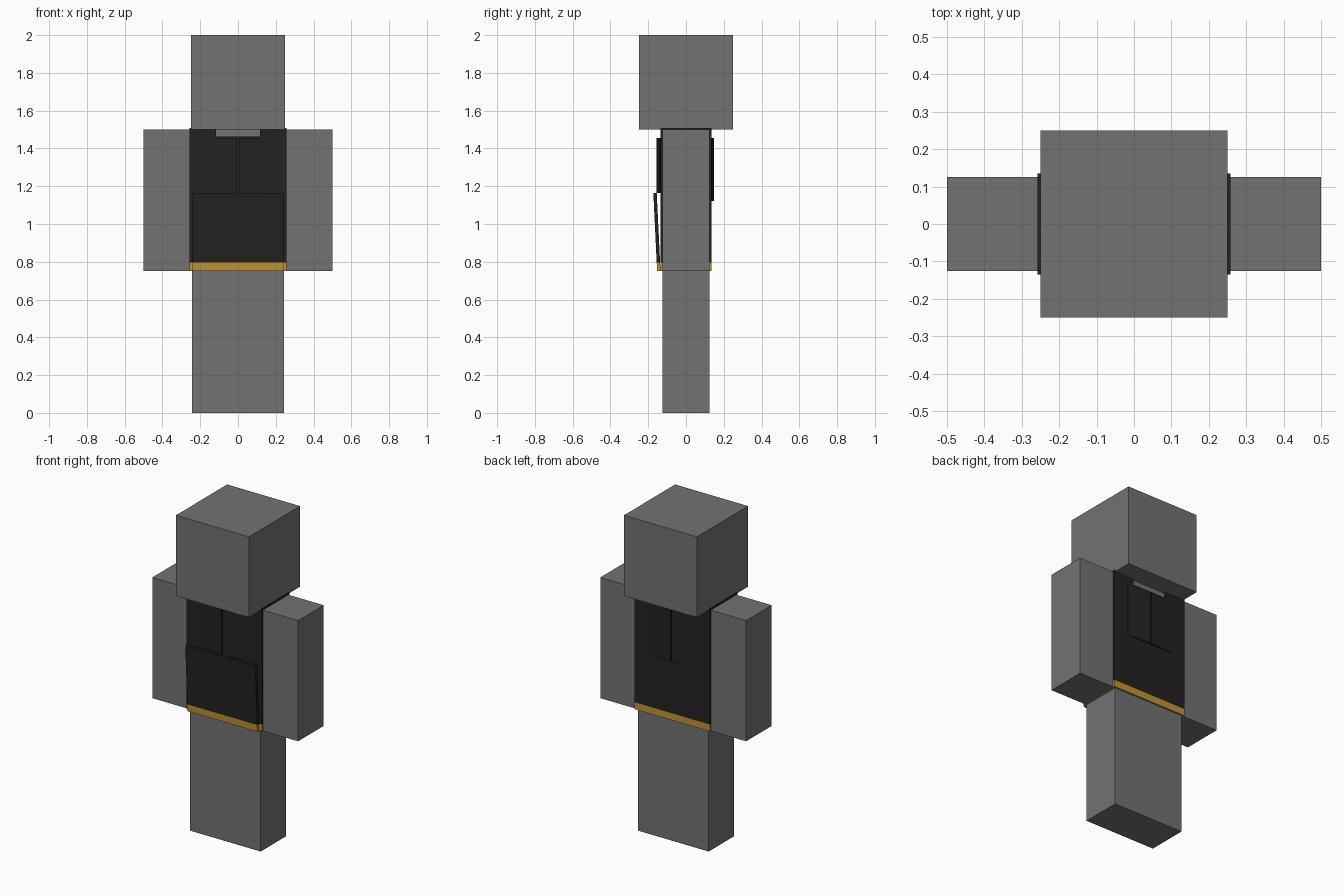
import bpy, bmesh

cube = bpy.data.objects.get("Cube")
if cube:
    bpy.data.objects.remove(cube, do_unlink=True)


def material(name, rgb):
    m = bpy.data.materials.new(name)
    m.use_nodes = True
    col = (*rgb, 1.0)
    m.diffuse_color = col
    bsdf = next(n for n in m.node_tree.nodes if n.type == 'BSDF_PRINCIPLED')
    bsdf.inputs["Base Color"].default_value = col
    return m


GREY = material("body grey", (0.165, 0.172, 0.169))
BLACK = material("coat black", (0.016, 0.016, 0.016))
GOLD = material("trim gold", (0.54, 0.29, 0.03))


def prism(name, points, offset, mat):
    """Extrude a flat outline along the vector offset."""
    bm = bmesh.new()
    face = bm.faces.new([bm.verts.new(p) for p in points])
    new = bmesh.ops.extrude_face_region(bm, geom=[face])["geom"]
    verts = [v for v in new if isinstance(v, bmesh.types.BMVert)]
    bmesh.ops.translate(bm, verts=verts, vec=offset)
    bmesh.ops.recalc_face_normals(bm, faces=bm.faces)
    mesh = bpy.data.meshes.new(name)
    bm.to_mesh(mesh)
    bm.free()
    mesh.materials.append(mat)
    ob = bpy.data.objects.new(name, mesh)
    bpy.context.collection.objects.link(ob)
    return ob


def box(name, x, y, z, mat):
    pts = [(x[0], y[0], z[0]), (x[1], y[0], z[0]),
           (x[1], y[1], z[0]), (x[0], y[1], z[0])]
    return prism(name, pts, (0, 0, z[1] - z[0]), mat)


# Blocky body
box("head", (-0.25, 0.25), (-0.25, 0.25), (1.5, 2.0), GREY)
box("torso", (-0.248, 0.248), (-0.125, 0.125), (0.76, 1.499), GREY)
for side, s in (("left", 1), ("right", -1)):
    box(side + "_arm", sorted((s * 0.25, s * 0.5)), (-0.125, 0.125), (0.752, 1.5), GREY)
    box(side + "_leg", sorted((0, s * 0.243)), (-0.125, 0.125), (0, 0.755), GREY)

# Coat shell with a neck notch, and its gold hem
W, D = 0.258, 0.135
HEM, TOP = 0.795, 1.508
outline = [(-W, HEM), (W, HEM), (W, TOP), (0.117, TOP),
           (0.117, 1.463), (-0.117, 1.463), (-0.117, TOP), (-W, TOP)]
prism("coat", [(x, -D, z) for x, z in outline], (0, 2 * D, 0), BLACK)
box("coat_hem", (-W, W), (-D, D), (0.752, HEM), GOLD)

# Wedge-shaped panels, raised at the middle seam
for side, s in (("left", 1), ("right", -1)):
    for place, f, out, z0 in (("chest", -1, 0.157, 1.165), ("back", 1, 0.147, 1.122)):
        pts = [(s * 0.004, f * (D - 0.002), z0), (s * 0.16, f * (D - 0.002), z0),
               (s * 0.16, f * (D + 0.002), z0), (s * 0.004, f * out, z0)]
        prism(f"{side}_{place}_panel", pts, (0, 0, 1.455 - z0), BLACK)


# Loose front flap leaning out from the hem
def flap_y(z):
    return -0.153 - 0.02 * (z - 0.752) / 0.413


for name, z0, z1, mat in (("front_flap", HEM, 1.165, BLACK),
                          ("front_flap_hem", 0.752, HEM, GOLD)):
    pts = [(-0.24, flap_y(z0), z0), (-0.24, flap_y(z0) + 0.018, z0),
           (-0.24, flap_y(z1) + 0.018, z1), (-0.24, flap_y(z1), z1)]
    prism(name, pts, (0.48, 0, 0), mat)
